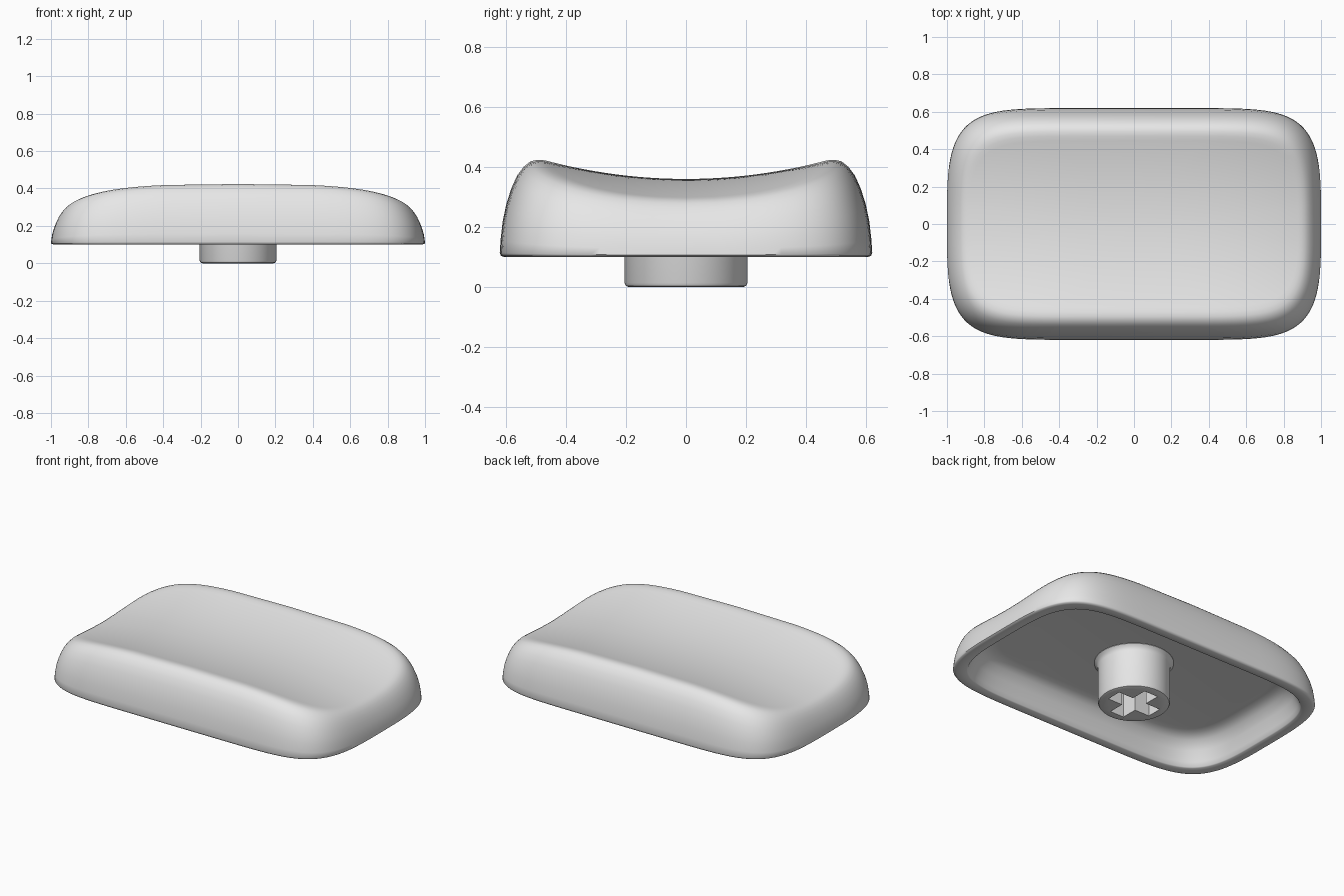
import bpy
import bmesh
from math import sin, cos, pi, copysign

cube = bpy.data.objects.get("Cube")
if cube:
    bpy.data.objects.remove(cube, do_unlink=True)

HALF_X, HALF_Y, BASE = 1.0, 0.62, 0.10
SEGMENTS = 128

plastic = bpy.data.materials.new("light_grey_plastic")
plastic.use_nodes = True
colour = (0.8, 0.8, 0.8, 1)
plastic.diffuse_color = colour
plastic.node_tree.nodes["Principled BSDF"].inputs["Base Color"].default_value = colour


def outline(half_x, half_y):
    """Rounded rectangle with soft corners, even in angle."""
    points = []
    for i in range(SEGMENTS):
        a = 2 * pi * i / SEGMENTS
        c, s = cos(a), sin(a)
        points.append((half_x * copysign(abs(c) ** (2 / 7), c),
                       half_y * copysign(abs(s) ** (2 / 3.7), s)))
    return points


def dish(x, y):
    """Height of the scooped top, crowned along its length."""
    return 0.36 + 0.28 * y * y - 0.09 * abs(x) ** 3


def finish(bm, name, angle):
    bmesh.ops.recalc_face_normals(bm, faces=bm.faces)
    mesh = bpy.data.meshes.new(name)
    bm.to_mesh(mesh)
    bm.free()
    mesh.materials.append(plastic)
    obj = bpy.data.objects.new(name, mesh)
    bpy.context.collection.objects.link(obj)
    bpy.ops.object.select_all(action='DESELECT')
    obj.select_set(True)
    bpy.context.view_layer.objects.active = obj
    bpy.ops.object.shade_smooth_by_angle(angle=angle)
    return obj


def loft(bm, rings):
    """Bridge closed rings of points and cap both ends."""
    loops = [[bm.verts.new(p) for p in ring] for ring in rings]
    for a, b in zip(loops, loops[1:]):
        for i in range(len(a)):
            j = (i + 1) % len(a)
            bm.faces.new((a[i], a[j], b[j], b[i]))
    bm.faces.new(loops[0])
    bm.faces.new(loops[-1])


# Cap shell: cavity, lip, outer wall, rounded rim, scooped top
def flat_ring(half_x, half_y, z):
    return [(x, y, z) for x, y in outline(half_x, half_y)]


rings = [flat_ring(0.78, 0.42, 0.27), flat_ring(0.83, 0.46, 0.265),
         flat_ring(0.87, 0.495, 0.24), flat_ring(0.90, 0.525, 0.19),
         flat_ring(0.92, 0.545, 0.13), flat_ring(0.93, 0.555, 0.105),
         flat_ring(0.935, 0.56, BASE), flat_ring(0.985, 0.605, BASE),
         flat_ring(0.996, 0.616, BASE + 0.004)]

rim = [(0, 0.04), (0.003, 0.16), (0.010, 0.33), (0.022, 0.49), (0.038, 0.64),
       (0.058, 0.78), (0.080, 0.88), (0.102, 0.95), (0.125, 0.985),
       (0.150, 1.0), (0.175, 1.0)]
for inset, rise in rim:
    rings.append([(x, y, BASE + (dish(x, y) - BASE) * rise)
                  for x, y in outline(HALF_X - 0.7 * inset, HALF_Y - inset)])

STEPS = 24
in_x, in_y = HALF_X - 0.7 * rim[-1][0], HALF_Y - rim[-1][0]
for k in range(1, STEPS):
    s = 1 - k / STEPS
    rings.append([(x, y, dish(x, y)) for x, y in outline(in_x * s, in_y * s)])

bm = bmesh.new()
loft(bm, rings)
finish(bm, "cap_shell", 0.9)

# Stem: turned post with a softened foot and a fillet at its root
profile = [(0.190, 0), (0.200, 0.004), (0.205, 0.014), (0.205, 0.235),
           (0.211, 0.255), (0.225, 0.268), (0.225, 0.285)]
bm = bmesh.new()
loft(bm, [[(r * cos(2 * pi * i / 64), r * sin(2 * pi * i / 64), z)
           for i in range(64)] for r, z in profile])
stem = finish(bm, "stem", 0.6)

# Cross-shaped socket cut into the foot of the stem
ARM, WIDTH, DEPTH = 0.15, 0.048, 0.2
quarter = [(ARM, -WIDTH), (ARM, WIDTH), (WIDTH, WIDTH)]
cross = []
for turn in range(4):
    for x, y in quarter:
        for _ in range(turn):
            x, y = -y, x
        cross.append((x, y))
bm = bmesh.new()
loft(bm, [[(x, y, z) for x, y in cross] for z in (-0.1, DEPTH)])
cutter = finish(bm, "socket_cutter", 0.5)
cutter.hide_render = True

cut = stem.modifiers.new("socket", 'BOOLEAN')
cut.operation = 'DIFFERENCE'
cut.solver = 'EXACT'
cut.object = cutter
bpy.ops.object.select_all(action='DESELECT')
stem.select_set(True)
bpy.context.view_layer.objects.active = stem
bpy.ops.object.modifier_apply(modifier=cut.name)
bpy.data.objects.remove(cutter, do_unlink=True)
bpy.ops.object.shade_smooth_by_angle(angle=0.6)
